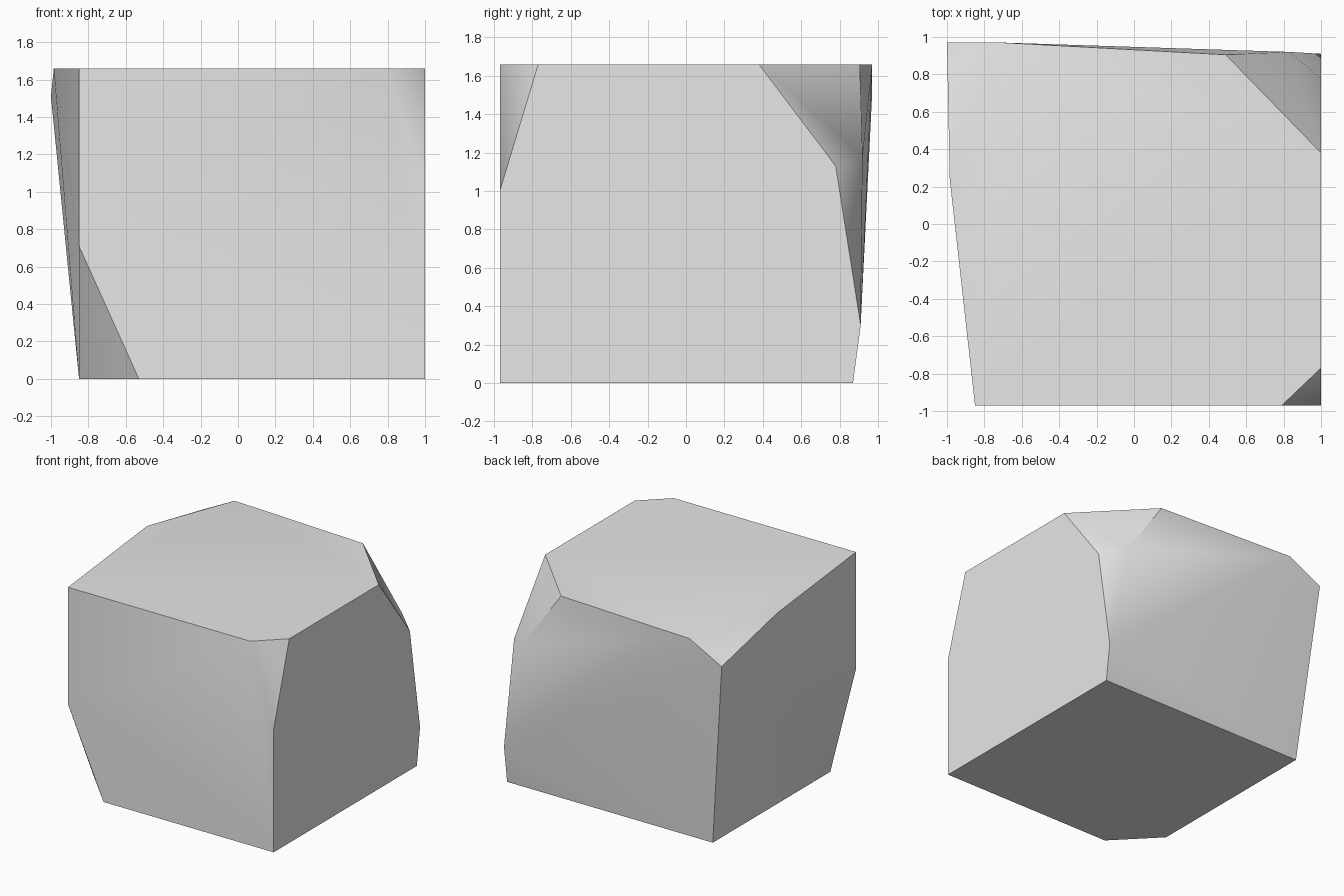
import bpy
import bmesh
import math

# Remove the default object
default_cube = bpy.data.objects.get("Cube")
if default_cube:
    bpy.data.objects.remove(default_cube, do_unlink=True)

# Levels shared by the faces of the block
RIGHT, FRONT, BACK = 1.0, -0.97, 0.97
LEFT, BASE_BACK = -0.85, 0.87
BASE, TOP = 0.0, 1.66

# Corners of each region of the chipped block
base_corners = [
    (RIGHT, FRONT, BASE), (RIGHT, BASE_BACK, BASE),
    (LEFT, BASE_BACK, BASE), (LEFT, -0.64, BASE), (-0.53, FRONT, BASE),
]
front_corners = [
    (LEFT, FRONT, 0.71), (LEFT, FRONT, TOP),
    (0.79, FRONT, TOP), (RIGHT, FRONT, 1.0), (RIGHT, -0.77, TOP),
]
back_chip_corners = [
    (RIGHT, 0.38, TOP), (RIGHT, 0.78, 1.13), (RIGHT, 0.91, 0.3),
    (0.83, 0.92, 1.18), (0.49, 0.905, TOP),
]
back_left_corners = [
    (-0.71, BACK, TOP), (-RIGHT, BACK, 1.51), (-0.985, 0.24, TOP),
]


def make_material(name, colour):
    material = bpy.data.materials.new(name)
    material.use_nodes = True
    material.diffuse_color = colour
    shader = material.node_tree.nodes["Principled BSDF"]
    shader.inputs["Base Color"].default_value = colour
    return material


def make_hull(name, points, material):
    """Wrap a convex solid around the points and merge coplanar faces."""
    bm = bmesh.new()
    for point in points:
        bm.verts.new(point)
    result = bmesh.ops.convex_hull(bm, input=bm.verts[:])
    spare = {v for v in result["geom_interior"] + result["geom_unused"]
             if isinstance(v, bmesh.types.BMVert)}
    if spare:
        bmesh.ops.delete(bm, geom=list(spare), context="VERTS")
    bmesh.ops.dissolve_limit(bm, angle_limit=math.radians(0.2),
                             verts=bm.verts[:], edges=bm.edges[:])
    bmesh.ops.recalc_face_normals(bm, faces=bm.faces[:])
    mesh = bpy.data.meshes.new(name)
    bm.to_mesh(mesh)
    bm.free()
    mesh.materials.append(material)
    obj = bpy.data.objects.new(name, mesh)
    bpy.context.scene.collection.objects.link(obj)
    return obj


# Stone block with chipped corners
stone_grey = make_material("stone_grey", (0.8, 0.8, 0.8, 1.0))
block = make_hull(
    "stone_block",
    base_corners + front_corners + back_chip_corners + back_left_corners,
    stone_grey,
)

# Soft shading across shallow edges, crisp main edges
for other in bpy.context.selected_objects:
    other.select_set(False)
block.select_set(True)
bpy.context.view_layer.objects.active = block
bpy.ops.object.shade_smooth_by_angle(angle=math.radians(45))
